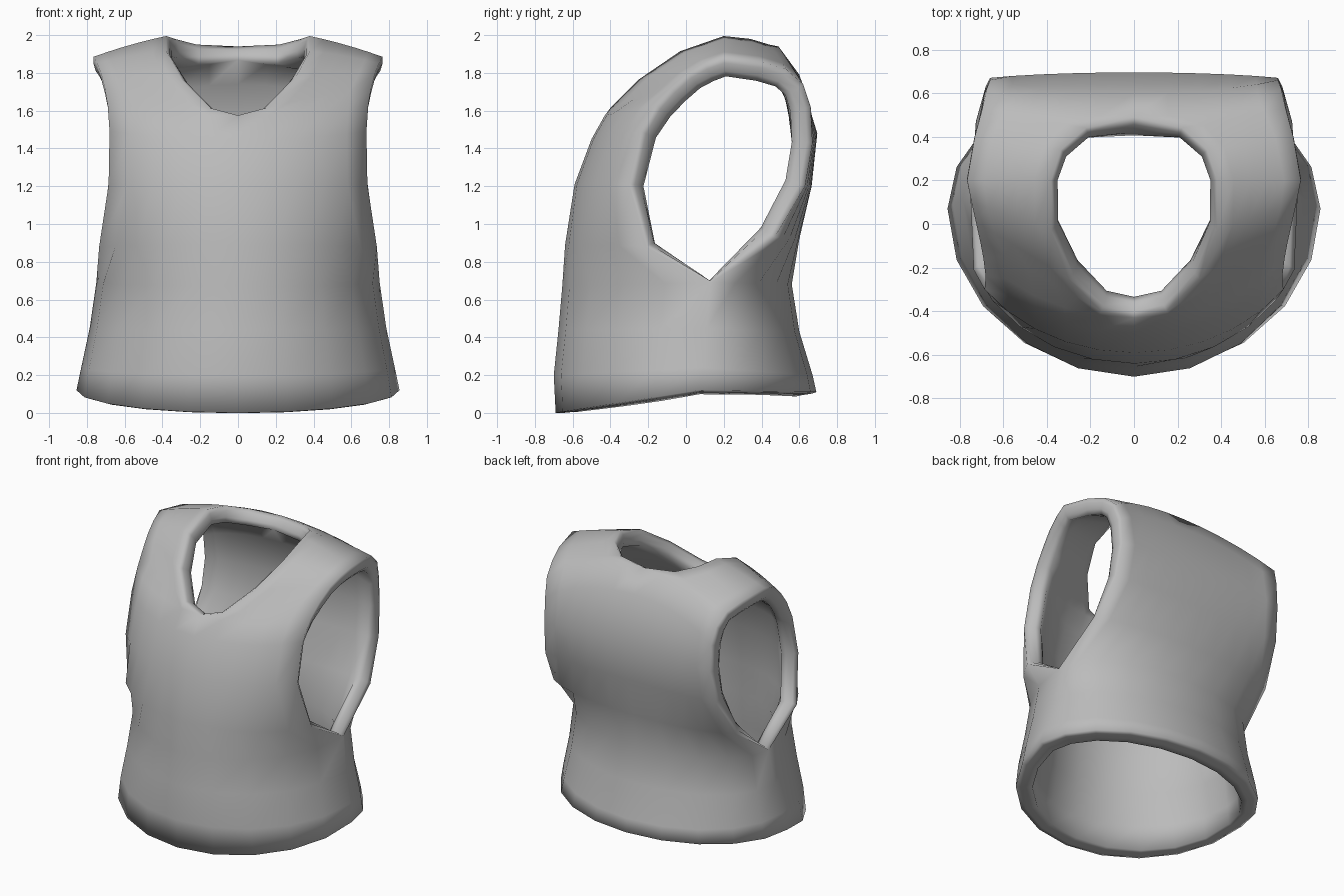
import bpy
import bmesh
from math import sin, cos, radians
from mathutils import Vector

default_cube = bpy.data.objects.get("Cube")
if default_cube:
    bpy.data.objects.remove(default_cube, do_unlink=True)

COLUMNS = 5          # faces from the centre line to the side, each half
SEAM_ROWS = 4        # rows below the armhole, where front meets back
THICKNESS = .11      # from the outer cloth to the lining

# Centre line of the front, hem to neckline, as (y, z)
centre_front = [(-.69, 0), (-.7, .2), (-.675, .44), (-.655, .67),
                (-.64, .89), (-.59, 1.21), (-.5, 1.45), (-.43, 1.575)]
# Neckline from the front, over the shoulder, to the back, as (x, y, z)
neckline = [(.15, -.4, 1.615), (.3, -.25, 1.765), (.38, -.03, 1.915),
            (.38, .2, 1.995), (.335, .34, 1.98), (.22, .44, 1.95)]
# Centre line of the back, neckline to hem, as (y, z)
centre_back = [(.49, 1.94), (.6, 1.79), (.695, 1.48), (.665, 1.2),
               (.6, .92), (.56, .68), (.6, .43), (.67, .2), (.69, .11)]

# Side seam, hem to underarm, then the armhole all the way round
side_seam = [(.855, .07, .12), (.83, .09, .24), (.785, .11, .45), (.75, .13, .69)]
armhole_front = [(.735, -.21, .88), (.685, -.3, 1.21), (.68, -.24, 1.49),
                 (.69, -.16, 1.63), (.705, -.08, 1.72), (.725, .01, 1.8),
                 (.745, .1, 1.85)]
armhole_back = [(.765, .2, 1.885), (.73, .4, 1.86), (.695, .53, 1.82),
                (.675, .62, 1.74), (.66, .66, 1.62), (.66, .67, 1.43),
                (.68, .63, 1.2), (.725, .47, .93)]

inner_line = ([(0, y, z) for y, z in centre_front] + neckline
              + [(0, y, z) for y, z in centre_back])
outer_line = side_seam + armhole_front + armhole_back + side_seam[::-1]
ROWS = len(inner_line)


def row_point(row, t):
    """Point on a row, t running from the inner line to the outer line."""
    inner, outer = Vector(inner_line[row]), Vector(outer_line[row])
    if inner.x > 0:
        # Shoulder strap: nearly straight, slightly raised
        return inner.lerp(outer, t) + Vector((0, 0, .03 * t * (1 - t)))
    # Body: part of an ellipse, a full quarter below the arm
    from_hem = min(row, ROWS - 1 - row)
    if from_hem < SEAM_ROWS:
        sweep = radians(90)
    elif from_hem == SEAM_ROWS:
        sweep = radians(70)
    else:
        sweep = radians(55)
    across = sin(sweep * t) / sin(sweep)
    around = (1 - cos(sweep * t)) / (1 - cos(sweep))
    point = inner.lerp(outer, around)
    point.x = outer.x * across
    return point


def add_half(bm, side):
    """One half of the cloth: up the front, over the shoulder, down the back."""
    grid = []
    for row in range(ROWS):
        points = [row_point(row, c / COLUMNS) for c in range(COLUMNS + 1)]
        grid.append([bm.verts.new((p.x * side, p.y, p.z)) for p in points])
    for low, high in zip(grid, grid[1:]):
        for c in range(COLUMNS):
            quad = [low[c], low[c + 1], high[c + 1], high[c]]
            bm.faces.new(quad if side > 0 else quad[::-1])


def add_lining(bm, faces):
    """Inner layer of the cloth, facing inward."""
    lining = {v: bm.verts.new(v.co - v.normal * THICKNESS) for v in bm.verts[:]}
    for face in faces:
        bm.faces.new([lining[v] for v in reversed(face.verts)])
    return lining


def add_rolled_edges(bm, edges, lining, steps):
    """Roll edges over to the lining; steps are (outward, inward) distances."""
    rim, outward, normal = [], {}, {}
    for edge in edges:
        loop = edge.link_loops[0]
        start, end = loop.vert, loop.link_loop_next.vert
        rim.append((start, end))
        away = (end.co - start.co).normalized().cross(loop.face.normal)
        for v in (start, end):
            outward[v] = outward.get(v, Vector()) + away
            normal[v] = v.normal.copy()
    rings = [{v: v for v in outward}]
    for out, inward in steps:
        rings.append({v: bm.verts.new(v.co + outward[v].normalized() * out
                                      - normal[v] * inward) for v in outward})
    rings.append(lining)
    for last, ring in zip(rings, rings[1:]):
        for a, b in rim:
            bm.faces.new((last[b], last[a], ring[a], ring[b]))


# Vest cloth
bm = bmesh.new()
for side in (1, -1):
    add_half(bm, side)
bmesh.ops.remove_doubles(bm, verts=bm.verts[:], dist=.001)
bm.normal_update()

# Lining, joined to the cloth by rolled edges at hem, neck and armholes
open_edges = [e for e in bm.edges if e.is_boundary]
hem = [e for e in open_edges if e.verts[0].co.z < .3]
holes = [e for e in open_edges if e.verts[0].co.z > .3]
lining = add_lining(bm, bm.faces[:])
add_rolled_edges(bm, hem, lining, [(.003, .03), (0, .07)])
add_rolled_edges(bm, holes, lining, [(.012, .03), (.014, .075)])

mesh = bpy.data.meshes.new("vest")
bm.to_mesh(mesh)
bm.free()
vest = bpy.data.objects.new("vest", mesh)
bpy.context.collection.objects.link(vest)

# Plain grey cloth
grey = bpy.data.materials.new("grey_cloth")
grey.use_nodes = True
colour = (.5, .5, .5, 1)
grey.diffuse_color = colour
grey.node_tree.nodes["Principled BSDF"].inputs["Base Color"].default_value = colour
mesh.materials.append(grey)

bpy.context.view_layer.objects.active = vest
vest.select_set(True)
bpy.ops.object.shade_smooth()
